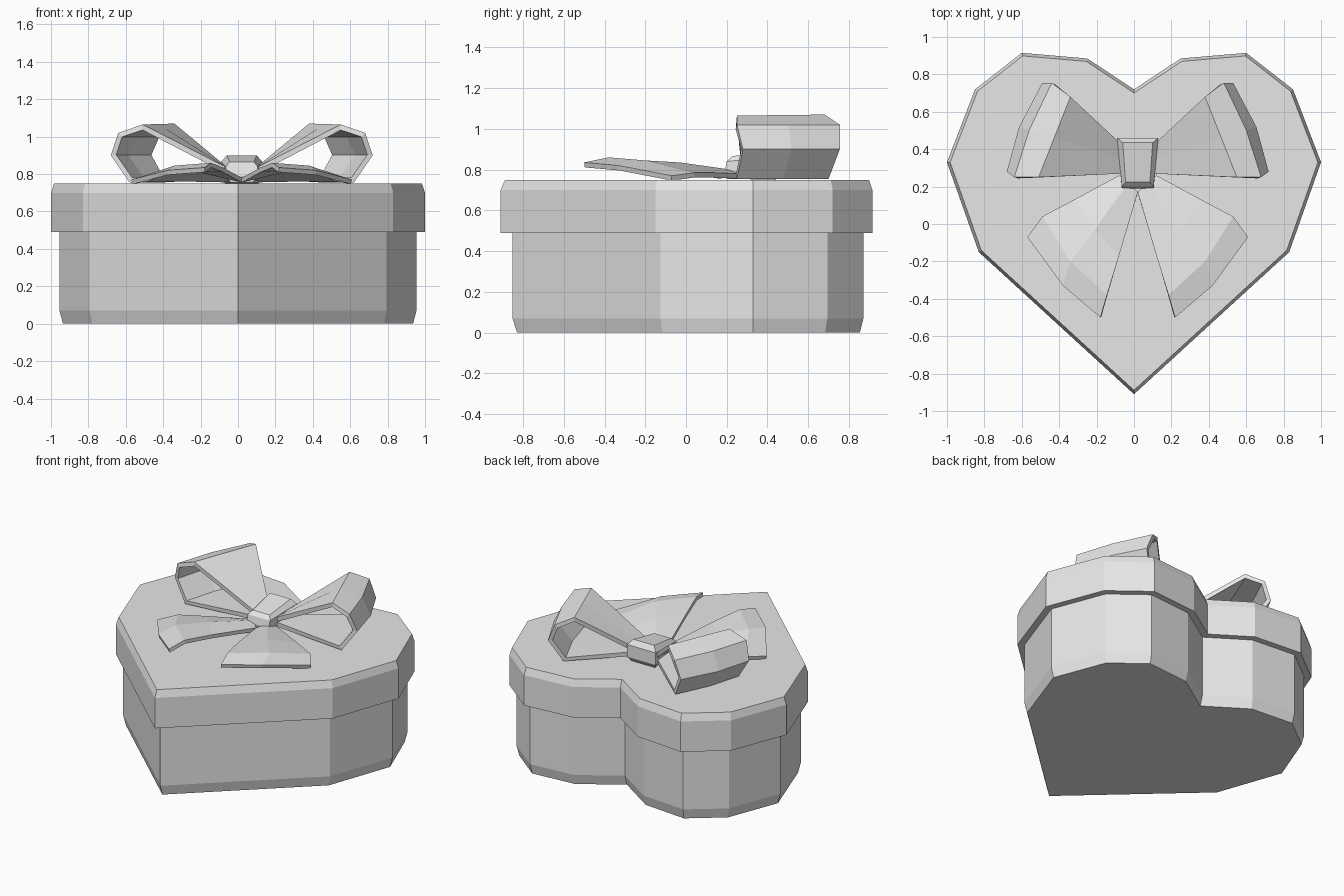
import bpy
from mathutils import Vector

if "Cube" in bpy.data.objects:
    bpy.data.objects.remove(bpy.data.objects["Cube"])

grey = bpy.data.materials.new("light grey")
grey.use_nodes = True
COLOUR = (0.8, 0.8, 0.8, 1)
grey.diffuse_color = COLOUR
grey.node_tree.nodes["Principled BSDF"].inputs["Base Color"].default_value = COLOUR

BOW_X = 0.02  # the bow sits slightly off centre


def make(name, verts, faces, x=0.0):
    mesh = bpy.data.meshes.new(name)
    mesh.from_pydata([tuple(v) for v in verts], [], faces)
    mesh.materials.append(grey)
    obj = bpy.data.objects.new(name, mesh)
    obj.location.x = x
    bpy.context.collection.objects.link(obj)
    return obj


def stack(name, rings, x=0.0):
    """Closed solid through clockwise rings listed from bottom to top."""
    n = len(rings[0])
    faces = [tuple(range(n)),
             tuple(reversed(range((len(rings) - 1) * n, len(rings) * n)))]
    for r in range(len(rings) - 1):
        for i in range(n):
            j = (i + 1) % n
            faces.append((r * n + i, r * n + n + i, r * n + n + j, r * n + j))
    return make(name, [v for ring in rings for v in ring], faces, x)


def ribbon(name, rows, thickness):
    """Mirrored, thickened strip through rows of points."""
    w = len(rows[0])
    faces = [(r * w + c, (r + 1) * w + c, (r + 1) * w + c + 1, r * w + c + 1)
             for r in range(len(rows) - 1) for c in range(w - 1)]
    obj = make(name, [v for row in rows for v in row], faces, BOW_X)
    obj.modifiers.new("both_sides", 'MIRROR')
    solid = obj.modifiers.new("thickness", 'SOLIDIFY')
    solid.thickness = thickness
    solid.offset = -1
    return obj


# Heart outline, clockwise from the notch
half = [(0, 0.72), (0.25, 0.885), (0.6, 0.915), (0.85, 0.72),
        (1, 0.33), (0.83, -0.15), (0, -0.91)]
heart = [Vector(p) for p in half + [(-x, y) for x, y in half[-2:0:-1]]]


def heart_ring(inset, z):
    ring = []
    for i, p in enumerate(heart):
        d1 = (p - heart[i - 1]).normalized()
        d2 = (heart[(i + 1) % len(heart)] - p).normalized()
        n1, n2 = Vector((d1.y, -d1.x)), Vector((d2.y, -d2.x))
        q = p + (n1 + n2) * inset / (1 + n1.dot(n2))
        ring.append((q.x, q.y, z))
    return ring


# Box and lid
stack("box", [heart_ring(0.06, 0), heart_ring(0.043, 0.07), heart_ring(0.043, 0.6)])
stack("lid", [heart_ring(0, 0.49), heart_ring(0, 0.7), heart_ring(0.016, 0.75)])

# Bow loops: front edge, back edge and outward bulge at each station
stations = [
    ((0.07, 0.27, 0.83), (0.07, 0.41, 0.83), 0),
    ((0.53, 0.25, 1.065), (0.36, 0.68, 1.07), 0),
    ((0.66, 0.25, 1.02), (0.46, 0.755, 1.02), 0.02),
    ((0.7, 0.28, 0.9), (0.51, 0.755, 0.9), 0.03),
    ((0.6, 0.25, 0.755), (0.43, 0.7, 0.755), 0.02),
    ((0.07, 0.27, 0.775), (0.07, 0.4, 0.775), 0),
]
loops = []
for front, back, bulge in stations:
    f, b = Vector(front), Vector(back)
    loops.append([f, (f + b) / 2 + Vector((bulge, 0, 0)), b])
ribbon("bow_loops", loops, 0.03)

# Bow tails: inner edge, crease and outer edge from the knot outwards
tails = [
    [(0, 0.17, 0.78), (0.05, 0.22, 0.8), (0.1, 0.26, 0.78)],
    [(0.1, -0.17, 0.835), (0.23, -0.03, 0.835), (0.34, 0.13, 0.785)],
    [(0.165, -0.38, 0.86), (0.36, -0.2, 0.845), (0.51, 0.04, 0.785)],
    [(0.2, -0.5, 0.835), (0.4, -0.33, 0.82), (0.59, -0.07, 0.77)],
]
ribbon("bow_tails", tails, 0.025)


# Knot: tapered block, narrower at the front
def knot_ring(front_w, front_y, back_w, back_y, z_front, z_back):
    return [(-front_w, front_y, z_front), (-back_w, back_y, z_back),
            (back_w, back_y, z_back), (front_w, front_y, z_front)]


stack("bow_knot", [
    knot_ring(0.06, 0.2, 0.09, 0.44, 0.755, 0.75),
    knot_ring(0.085, 0.19, 0.11, 0.46, 0.79, 0.78),
    knot_ring(0.085, 0.2, 0.11, 0.46, 0.84, 0.865),
    knot_ring(0.065, 0.225, 0.08, 0.435, 0.865, 0.9),
], BOW_X)
